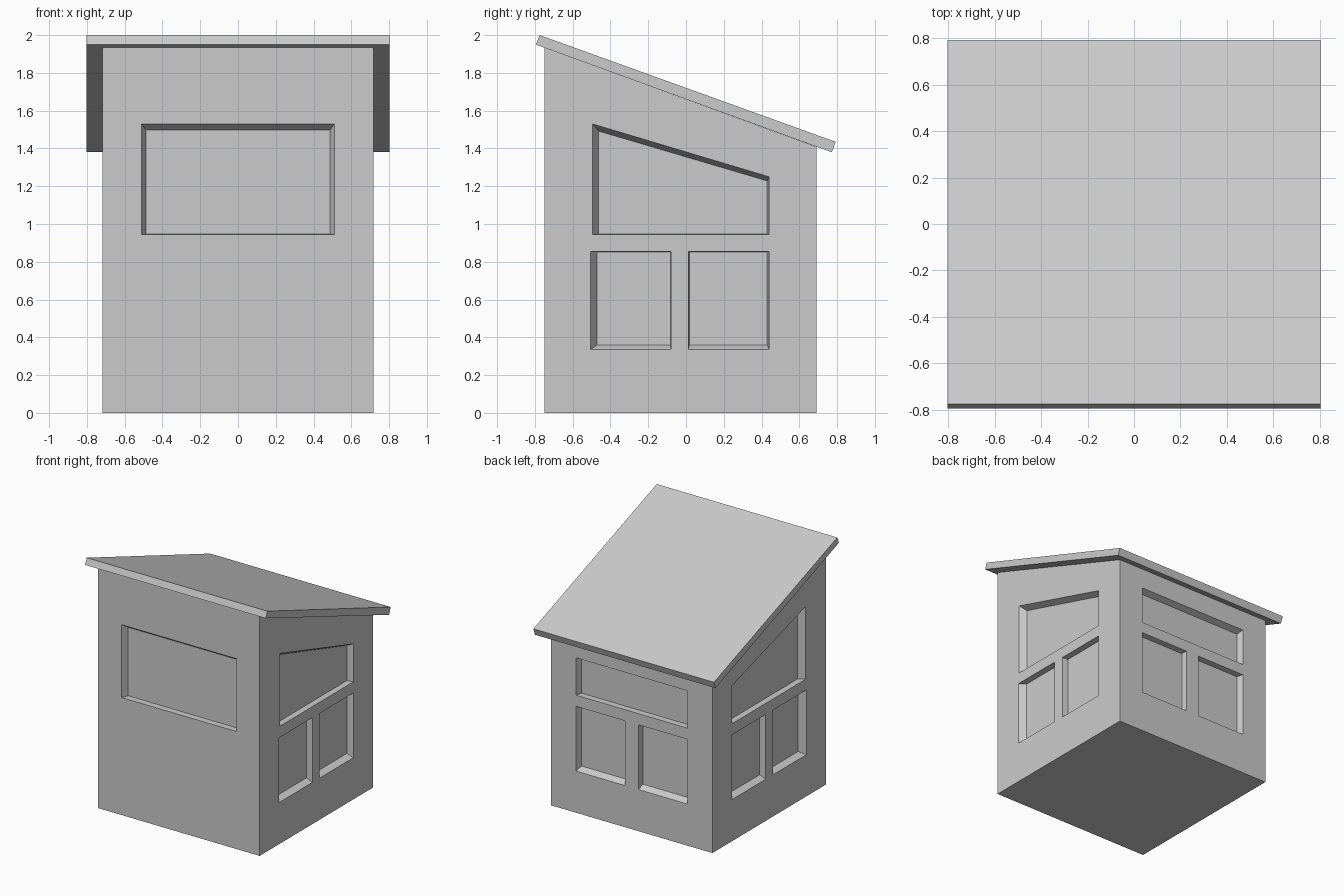
import bpy, bmesh

if "Cube" in bpy.data.objects:
    bpy.data.objects.remove(bpy.data.objects["Cube"])

DEPTH = 0.05
XW, Y0, Y1 = 0.718, -0.75, 0.69   # half width, front and back wall planes


def loft(bm, ring_a, ring_b):
    """Closed solid between two matching outlines."""
    a = [bm.verts.new(p) for p in ring_a]
    b = [bm.verts.new(p) for p in ring_b]
    n = len(a)
    bm.faces.new(a)
    bm.faces.new(b[::-1])
    for i in range(n):
        j = (i + 1) % n
        bm.faces.new((a[j], a[i], b[i], b[j]))


def finish(bm, name):
    bmesh.ops.recalc_face_normals(bm, faces=bm.faces)
    me = bpy.data.meshes.new(name)
    bm.to_mesh(me)
    bm.free()
    ob = bpy.data.objects.new(name, me)
    bpy.context.collection.objects.link(ob)
    return ob


def side_profile(name, half_width, outline):
    bm = bmesh.new()
    loft(bm, [(-half_width, y, z) for y, z in outline],
         [(half_width, y, z) for y, z in outline])
    return finish(bm, name)


# House body and sloped roof slab
body = side_profile("house_body", XW, [(Y0, 0), (Y1, 0), (Y1, 1.409), (Y0, 1.934)])
side_profile("roof", 0.803, [(-0.795, 1.95), (0.772, 1.38), (0.792, 1.435), (-0.775, 2.0)])

# Wall mappings: (along wall, height, depth into wall) -> world
walls = {
    "front": lambda u, z, d: (u, Y0 + d, z),
    "back": lambda u, z, d: (u, Y1 - d, z),
    "right": lambda u, z, d: (XW - d, u, z),
    "left": lambda u, z, d: (-XW + d, u, z),
}


def rect(u0, u1, z0, z1, zr=None):
    return [(u0, z0), (u1, z0), (u1, z1 if zr is None else zr), (u0, z1)]


# Tapered recesses: (wall, outer outline, inner outline)
recesses = [
    ("front", rect(-0.51, 0.51, 0.945, 1.53), rect(-0.487, 0.487, 0.946, 1.497)),
    ("back", rect(-0.495, 0.495, 0.945, 1.245), rect(-0.48, 0.48, 0.946, 1.225)),
]
for s in (-1, 1):
    recesses.append(("back", rect(*sorted((s * 0.06, s * 0.495)), 0.335, 0.855),
                     rect(*sorted((s * 0.064, s * 0.48)), 0.36, 0.853)))
for w in ("left", "right"):
    recesses += [
        (w, rect(-0.495, 0.44, 0.945, 1.53, 1.25), rect(-0.463, 0.43, 0.946, 1.492, 1.228)),
        (w, rect(-0.505, -0.08, 0.335, 0.855), rect(-0.47, -0.082, 0.36, 0.853)),
        (w, rect(0.013, 0.44, 0.335, 0.855), rect(0.018, 0.43, 0.36, 0.853)),
    ]

# One cutter holding every recess, continued past the wall surface
bm = bmesh.new()
for wall, outer, inner in recesses:
    f = walls[wall]
    flare = [(2 * a[0] - b[0], 2 * a[1] - b[1]) for a, b in zip(outer, inner)]
    loft(bm, [f(u, z, -DEPTH) for u, z in flare], [f(u, z, DEPTH) for u, z in inner])
cutter = finish(bm, "recess_cutter")
cutter.hide_render = True
cutter.display_type = 'WIRE'

mod = body.modifiers.new("recesses", 'BOOLEAN')
mod.operation = 'DIFFERENCE'
mod.solver = 'EXACT'
mod.object = cutter
